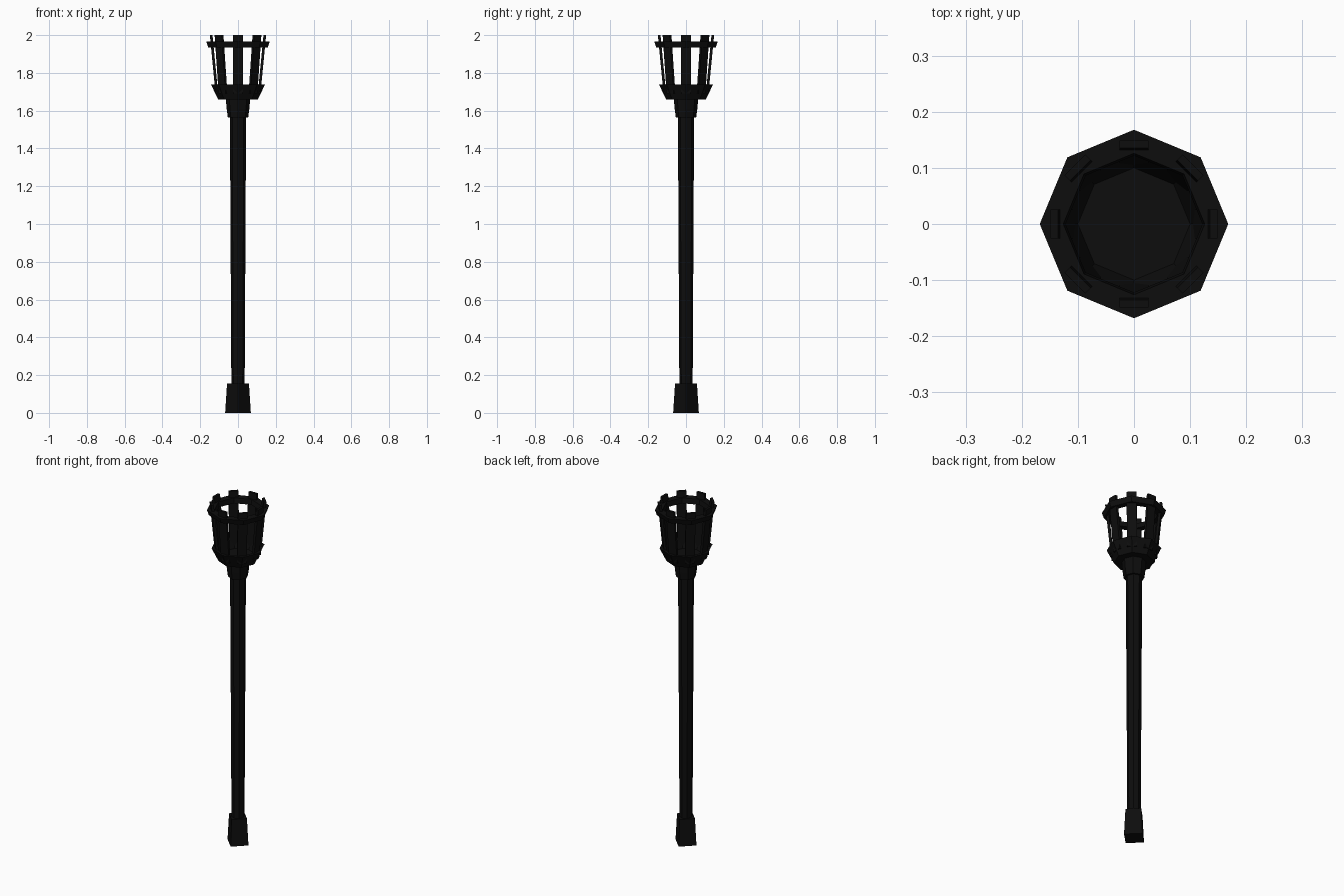
import bpy, bmesh, math
from mathutils import Matrix, Vector

if "Cube" in bpy.data.objects:
    bpy.data.objects.remove(bpy.data.objects["Cube"])

iron = bpy.data.materials.new("dark_iron")
iron.diffuse_color = (0.004, 0.004, 0.004, 1)
iron.use_nodes = True
iron.node_tree.nodes["Principled BSDF"].inputs["Base Color"].default_value = iron.diffuse_color


def finish(name, bm):
    bmesh.ops.recalc_face_normals(bm, faces=bm.faces)
    me = bpy.data.meshes.new(name)
    bm.to_mesh(me)
    bm.free()
    ob = bpy.data.objects.new(name, me)
    bpy.context.collection.objects.link(ob)
    me.materials.append(iron)
    return ob


def lathe(name, profile, sides, loop=False):
    """Faceted turned part from (radius, height) points, corners on the axes."""
    bm = bmesh.new()
    rings = []
    for r, z in profile:
        rings.append([bm.verts.new((r * math.cos(2 * math.pi * i / sides),
                                    r * math.sin(2 * math.pi * i / sides), z))
                      for i in range(sides)])
    pairs = list(zip(rings, rings[1:]))
    if loop:
        pairs.append((rings[-1], rings[0]))
    else:
        bm.faces.new(rings[0])
        bm.faces.new(rings[-1])
    for a, b in pairs:
        for i in range(sides):
            j = (i + 1) % sides
            bm.faces.new((a[i], a[j], b[j], b[i]))
    return finish(name, bm)


# Square foot with its corners on the axes
lathe("foot", [(0.068, 0), (0.058, 0.155)], 4)

# Slightly widening pole
lathe("pole", [(0.035, 0.1), (0.043, 1.6)], 8)

# Stepped collar under the basket
lathe("collar", [(0.054, 1.565), (0.06, 1.61), (0.065, 1.67)], 8)

# Flared hollow cup
lathe("cup", [(0.06, 1.66), (0.105, 1.66), (0.143, 1.738),
              (0.124, 1.738), (0.10, 1.68)], 8)

# Upper hoop
lathe("hoop", [(0.158, 1.935), (0.168, 1.965), (0.126, 1.965), (0.122, 1.935)],
      8, loop=True)

# Eight leaning slats
for k in range(8):
    bm = bmesh.new()
    bmesh.ops.create_cube(bm, size=1)
    for v in bm.verts:
        lean = 0.112 if v.co.z < 0 else 0.142
        v.co = Vector((lean + v.co.x * 0.014, v.co.y * 0.052,
                       1.69 if v.co.z < 0 else 2.0))
    bm.transform(Matrix.Rotation(k * math.pi / 4, 4, 'Z'))
    finish("slat_%d" % (k + 1), bm)
